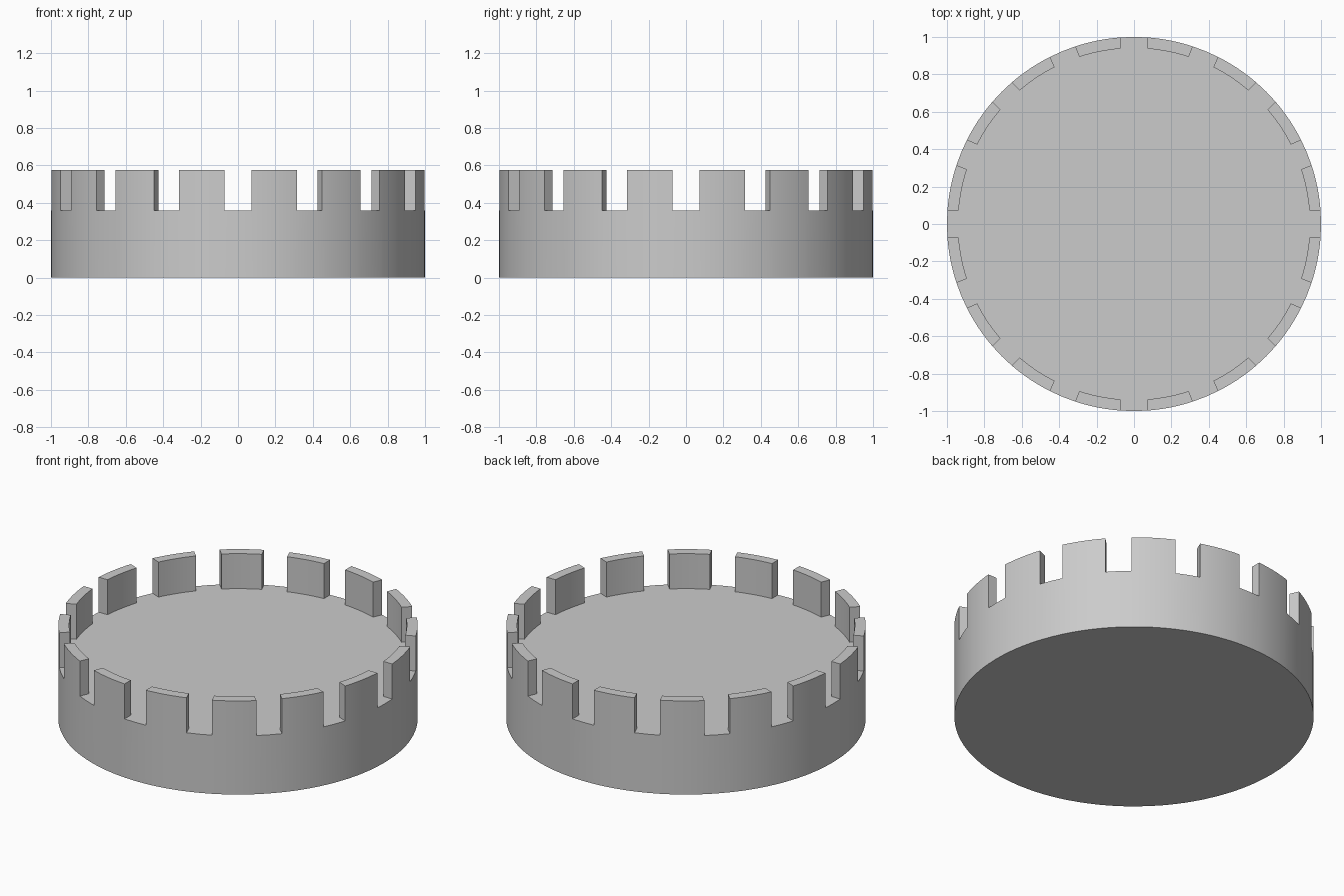
import bpy, bmesh, math

if "Cube" in bpy.data.objects:
    bpy.data.objects.remove(bpy.data.objects["Cube"])

R_OUT, R_IN = 1.0, 0.94       # outer wall and inner face of the teeth
FLOOR, TOP = 0.36, 0.575      # floor height and tooth height
TEETH, HALF_GAP, STEPS = 16, 0.072, 8
PITCH = 2 * math.pi / TEETH

bm = bmesh.new()


def ring_point(r, a, z):
    return bm.verts.new((r * math.cos(a), r * math.sin(a), z))


def arc(r, start, z):
    """Arc of one tooth; gap sides are parallel, so the trim depends on r."""
    trim = math.asin(HALF_GAP / r)
    return [ring_point(r, start + trim + (PITCH - 2 * trim) * i / STEPS, z)
            for i in range(STEPS + 1)]


def strip(low, high):
    """Quads between two matching rows of points."""
    for i in range(len(low) - 1):
        bm.faces.new((low[i], low[i + 1], high[i + 1], high[i]))


bottom, rim, floor = [], [], []
for t in range(TEETH):
    a = t * PITCH
    # drum wall: middle of the gap, then the tooth arc
    bottom += [ring_point(R_OUT, a, 0)] + arc(R_OUT, a, 0)
    mid, outer = ring_point(R_OUT, a, FLOOR), arc(R_OUT, a, FLOOR)
    rim += [mid] + outer
    # tooth: outer, inner, top and end faces
    inner = arc(R_IN, a, FLOOR)
    outer_top, inner_top = arc(R_OUT, a, TOP), arc(R_IN, a, TOP)
    strip(outer, outer_top)
    strip(inner_top, inner)
    strip(outer_top, inner_top)
    for e in (0, -1):
        bm.faces.new((outer[e], outer_top[e], inner_top[e], inner[e]))
    # floor outline runs behind each tooth and out through each gap
    floor += [mid, outer[0]] + inner + [outer[-1]]

strip(bottom + bottom[:1], rim + rim[:1])
bm.faces.new(bottom[::-1])
bm.faces.new(floor)
bmesh.ops.recalc_face_normals(bm, faces=bm.faces[:])

mesh = bpy.data.meshes.new("crenellated_drum")
bm.to_mesh(mesh)
bm.free()
grey = bpy.data.materials.new("light grey")
grey.diffuse_color = (0.6, 0.6, 0.6, 1)
grey.use_nodes = True
grey.node_tree.nodes["Principled BSDF"].inputs["Base Color"].default_value = grey.diffuse_color
mesh.materials.append(grey)

drum = bpy.data.objects.new("crenellated_drum", mesh)
bpy.context.collection.objects.link(drum)
bpy.context.view_layer.objects.active = drum
drum.select_set(True)
bpy.ops.object.shade_smooth_by_angle(angle=math.radians(30))
